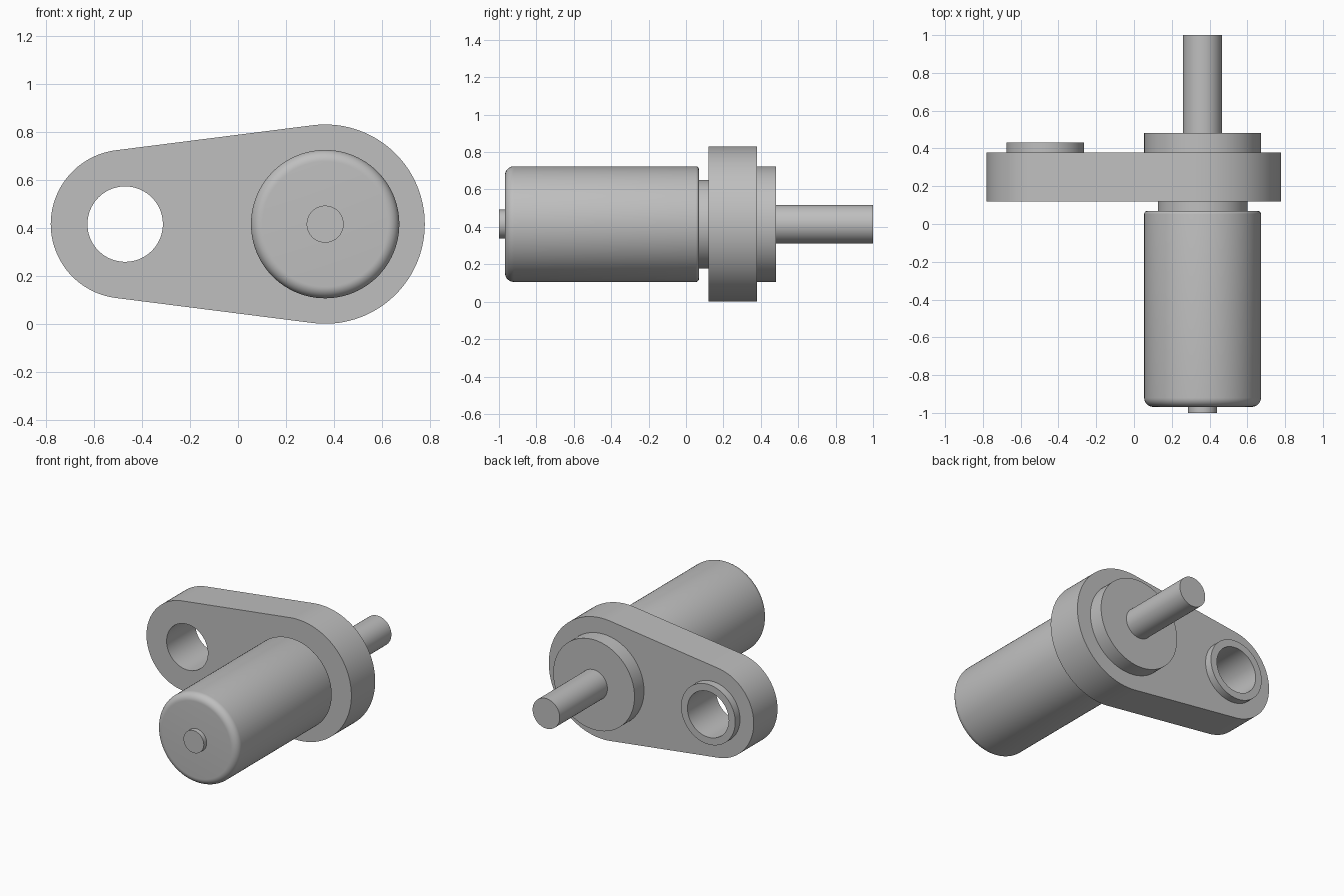
import bpy
import bmesh
from math import pi, sin, cos, asin, radians
from mathutils import Matrix, Vector

cube = bpy.data.objects.get("Cube")
if cube:
    bpy.data.objects.remove(cube, do_unlink=True)

grey = bpy.data.materials.new("plain grey")
grey.use_nodes = True
colour = (0.52, 0.52, 0.52, 1)
grey.diffuse_color = colour
grey.node_tree.nodes["Principled BSDF"].inputs["Base Color"].default_value = colour

MID_Z = 0.415       # height of both axes
DRIVE_X = 0.363     # axis of motor and shaft
BORE_X = -0.47      # axis of open bore
BORE_R = 0.157
BIG_R, SMALL_R = 0.415, 0.31
FRONT, BACK = 0.12, 0.379   # plate faces
SEGMENTS = 96


def finish(name, bm):
    bmesh.ops.recalc_face_normals(bm, faces=bm.faces)
    mesh = bpy.data.meshes.new(name)
    bm.to_mesh(mesh)
    bm.free()
    mesh.materials.append(grey)
    obj = bpy.data.objects.new(name, mesh)
    bpy.context.collection.objects.link(obj)
    bpy.ops.object.select_all(action="DESELECT")
    obj.select_set(True)
    bpy.context.view_layer.objects.active = obj
    bpy.ops.object.shade_smooth_by_angle(angle=radians(30))
    return obj


def arc(cx, cz, r, start, end, steps):
    return [(cx + r * cos(start + (end - start) * i / steps),
             cz + r * sin(start + (end - start) * i / steps)) for i in range(steps + 1)]


def circle(x, r):
    return arc(x, MID_Z, r, 0, 2 * pi, SEGMENTS)[:-1]


def slab(name, loops, y0, y1):
    """Extrude closed outlines along y; inner loops become holes."""
    bm = bmesh.new()
    for loop in loops:
        verts = [bm.verts.new((x, y0, z)) for x, z in loop]
        for a, b in zip(verts, verts[1:] + verts[:1]):
            bm.edges.new((a, b))
    bmesh.ops.triangle_fill(bm, edges=bm.edges[:], use_beauty=True, normal=(0, -1, 0))
    extruded = bmesh.ops.extrude_face_region(bm, geom=bm.faces[:], use_keep_orig=True)
    moved = [g for g in extruded["geom"] if isinstance(g, bmesh.types.BMVert)]
    bmesh.ops.translate(bm, verts=moved, vec=(0, y1 - y0, 0))
    return finish(name, bm)


def turned(name, profile):
    """Revolve (radius, y) points round the drive axis."""
    bm = bmesh.new()
    rings = []
    for r, y in profile:
        rings.append([bm.verts.new((x, y, z)) for x, z in circle(DRIVE_X, r)])
    for low, high in zip(rings, rings[1:]):
        for i in range(SEGMENTS):
            j = (i + 1) % SEGMENTS
            bm.faces.new((low[i], low[j], high[j], high[i]))
    bm.faces.new(rings[0])
    bm.faces.new(rings[-1])
    return finish(name, bm)


# Tapered plate: two end arcs joined by tangent lines, with the bore cut through
tilt = asin((BIG_R - SMALL_R) / (DRIVE_X - BORE_X))
edge = pi / 2 + tilt
outline = (arc(DRIVE_X, MID_Z, BIG_R, -edge, edge, 64)
           + arc(BORE_X, MID_Z, SMALL_R, edge, 2 * pi - edge, 56))
slab("mounting_plate", [outline, circle(BORE_X, BORE_R)], FRONT, BACK)

# Raised collar round the bore
slab("bore_collar", [circle(BORE_X, 0.206), circle(BORE_X, BORE_R)], BACK, 0.431)

# Motor body with a large front fillet and a small rear one
BODY_R, BODY_FRONT, BODY_REAR = 0.309, -0.968, 0.069
F, S = 0.048, 0.016
body = (arc(BODY_R - F, BODY_FRONT + F, F, -pi / 2, 0, 10)
        + arc(BODY_R - S, BODY_REAR - S, S, 0, pi / 2, 5))
turned("motor_body", body)

# Stepped cylinders along the drive axis
for name, r, y0, y1 in (
    ("rear_stub", 0.077, -1.0, BODY_FRONT),
    ("motor_neck", 0.237, BODY_REAR, FRONT),
    ("output_flange", 0.309, BACK, 0.482),
    ("output_shaft", 0.103, 0.482, 1.0),
):
    turned(name, [(r, y0), (r, y1)])
